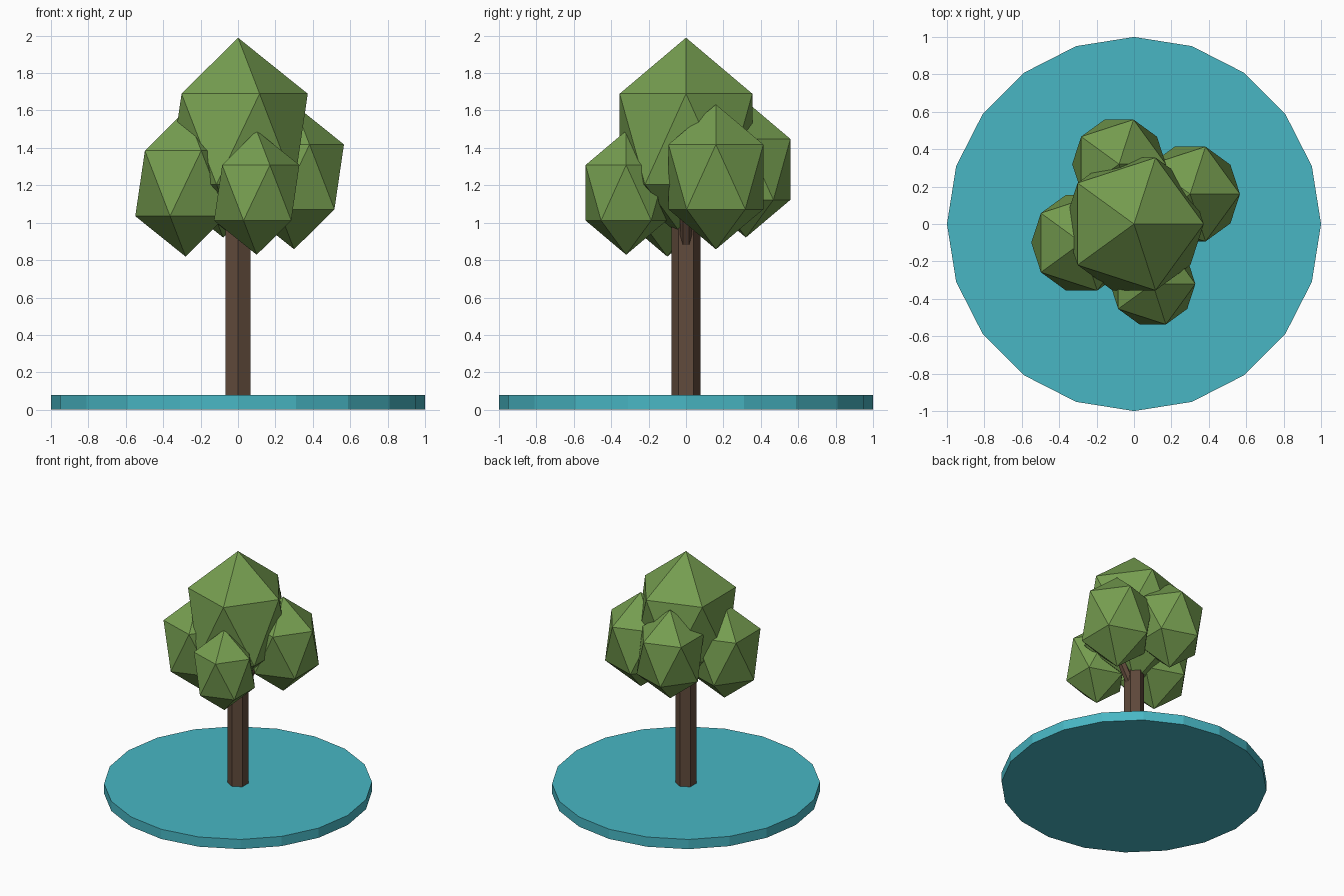
import bpy
from math import radians
from mathutils import Vector

cube = bpy.data.objects.get("Cube")
if cube:
    bpy.data.objects.remove(cube, do_unlink=True)


def make_material(name, rgb):
    mat = bpy.data.materials.new(name)
    mat.use_nodes = True
    colour = (*rgb, 1.0)
    mat.diffuse_color = colour
    mat.node_tree.nodes["Principled BSDF"].inputs["Base Color"].default_value = colour
    return mat


teal = make_material("teal_base", (0.065, 0.47, 0.55))
bark = make_material("brown_bark", (0.12, 0.07, 0.045))
leaf = make_material("leaf_green", (0.18, 0.34, 0.08))


def finish(name, mat):
    obj = bpy.context.object
    obj.name = name
    obj.data.name = name
    obj.data.materials.append(mat)
    return obj


def prism(name, sides, radius, start, end, mat):
    """Straight flat-sided cylinder between two points."""
    start, end = Vector(start), Vector(end)
    axis = end - start
    tilt = Vector((0, 0, 1)).rotation_difference(axis).to_euler()
    bpy.ops.mesh.primitive_cylinder_add(
        vertices=sides, radius=radius, depth=axis.length,
        location=(start + end) / 2, rotation=tilt)
    return finish(name, mat)


def foliage(name, centre, radius):
    """Faceted leaf clump, stretched upwards."""
    bpy.ops.mesh.primitive_ico_sphere_add(subdivisions=1, radius=radius, location=centre)
    obj = finish(name, leaf)
    obj.scale.z = 1.3
    return obj


# Round ground plate
prism("ground_disc", 20, 1.0, (0, 0, 0), (0, 0, 0.08), teal)

# Trunk and the side branch reaching into the left clump
prism("trunk", 6, 0.078, (0, 0, 0.01), (0, 0, 1.02), bark)
prism("side_branch", 6, 0.033, (0, 0, 0.82), (0.2, 0, 1.17), bark)

# Crown with four smaller clumps around it
foliage("crown", (0, 0, 1.447), 0.417)
foliage("right_clump", (-0.28, -0.10, 1.21), 0.301)
foliage("front_clump", (0.10, -0.32, 1.16), 0.255)
foliage("left_clump", (0.30, 0.16, 1.245), 0.298)
foliage("back_clump", (-0.08, 0.32, 1.285), 0.28)
